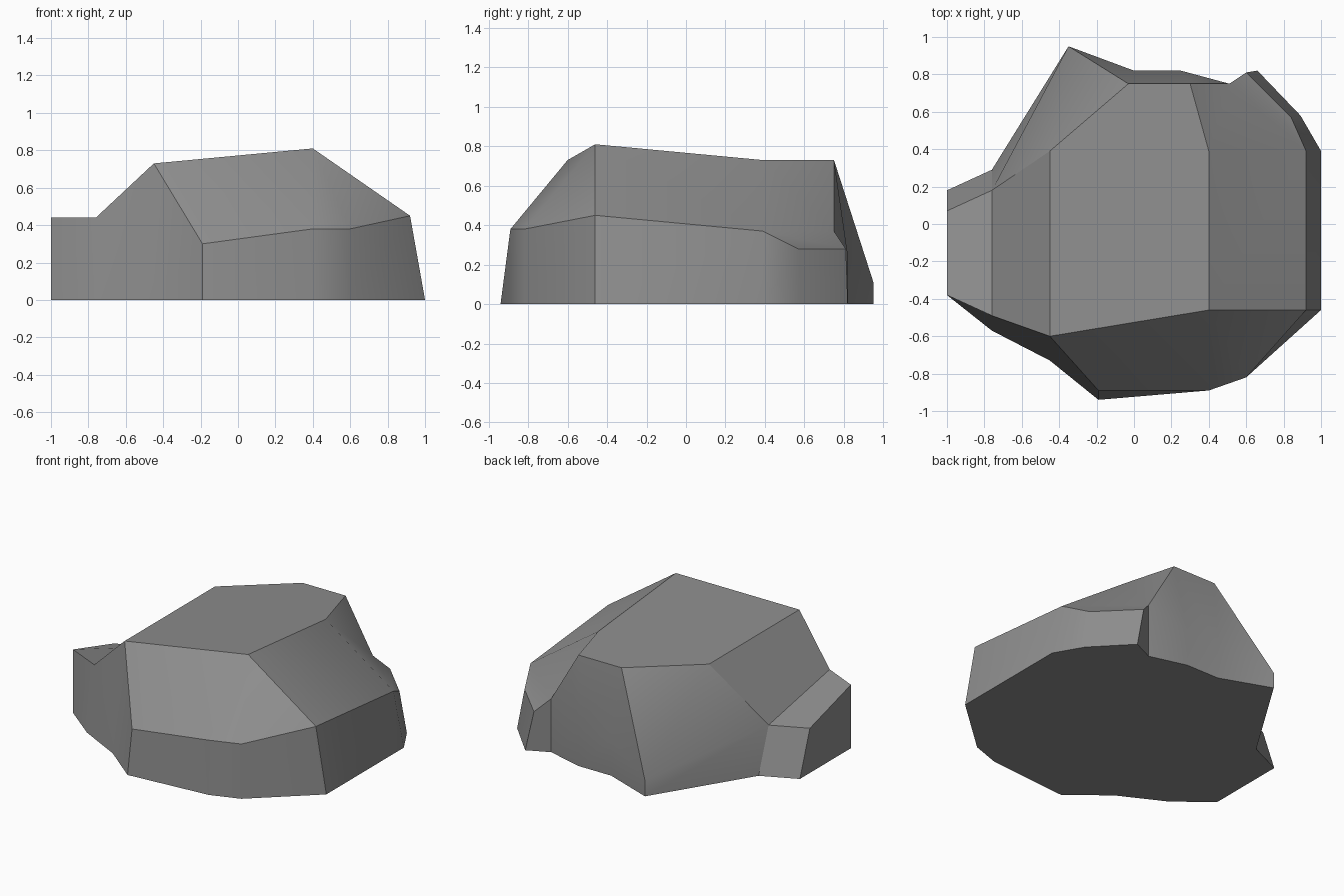
import bpy
import bmesh

if "Cube" in bpy.data.objects:
    bpy.data.objects.remove(bpy.data.objects["Cube"], do_unlink=True)

# Side profile around the boulder: foot (x, y) on the ground, rim (x, y, z) above it
PROFILE = [
    ((1, -.46), (.92, -.46, .45)),
    ((1, .39), (.92, .39, .37)),
    ((.89, .58), (.84, .57, .28)),
    ((.66, .82), (.6, .81, .28)),
    ((.51, .75), (.51, .75, .37)),
    ((.25, .82), (.25, .82, .25)),
    ((0, .82), (0, .82, .25)),
    ((-.35, .95), (-.35, .95, .11)),
    ((-.76, .29), (-.76, .18, .31)),
    ((-1, .18), (-1, .07, .31)),
    ((-1, -.38), (-1, -.38, .44)),
    ((-.76, -.57), (-.76, -.49, .44)),
    ((-.45, -.73), (-.45, -.6, .73)),
    ((-.19, -.94), (-.19, -.89, .3)),
    ((.4, -.89), (.4, -.89, .38)),
    ((.6, -.82), (.6, -.82, .38)),
]
COUNT = len(PROFILE)
PEAK = 12  # the rim point that rises all the way to the crown

# Crown corners, each with the first and last rim point it fans out to
CROWN = [
    ((.4, -.46, .81), 14, 16),
    ((.4, .39, .73), 1, 1),
    ((.3, .75, .73), 4, 5),
    ((-.03, .75, .73), 6, 7),
    ((-.45, .39, .73), 7, 8),
    (None, 11, 13),
]


def make_material(name, value):
    mat = bpy.data.materials.new(name)
    mat.use_nodes = True
    colour = (value, value, value, 1)
    mat.diffuse_color = colour
    mat.node_tree.nodes["Principled BSDF"].inputs["Base Color"].default_value = colour
    return mat


def add_face(bm, verts):
    """Add a face, dropping repeated corners."""
    corners = list(dict.fromkeys(verts))
    if len(corners) > 2:
        bm.faces.new(corners)


bm = bmesh.new()
foot = [bm.verts.new((*ground, 0)) for ground, _ in PROFILE]
rim = [bm.verts.new(point) for _, point in PROFILE]
crown = [bm.verts.new(point) if point else rim[PEAK] for point, _, _ in CROWN]

# Underside, side walls and flat top
add_face(bm, foot)
for i in range(COUNT):
    j = (i + 1) % COUNT
    add_face(bm, (foot[i], foot[j], rim[j], rim[i]))
add_face(bm, crown)

# Slopes: a fan below each crown corner and a panel across to the next one
for i, (_, first, last) in enumerate(CROWN):
    j = (i + 1) % len(CROWN)
    for k in range(first, last):
        add_face(bm, (crown[i], rim[k % COUNT], rim[(k + 1) % COUNT]))
    add_face(bm, (crown[i], rim[last % COUNT], rim[CROWN[j][1] % COUNT], crown[j]))

# Low ledges: the back corner and the side lump
for start in (1, 8):
    add_face(bm, rim[start:start + 4])

bmesh.ops.recalc_face_normals(bm, faces=bm.faces)
mesh = bpy.data.meshes.new("boulder")
bm.to_mesh(mesh)
bm.free()

boulder = bpy.data.objects.new("boulder", mesh)
bpy.context.collection.objects.link(boulder)
mesh.materials.append(make_material("stone grey", .27))

# Soft facets with crisp main edges
bpy.context.view_layer.objects.active = boulder
boulder.select_set(True)
bpy.ops.object.shade_smooth_by_angle(angle=.52)
